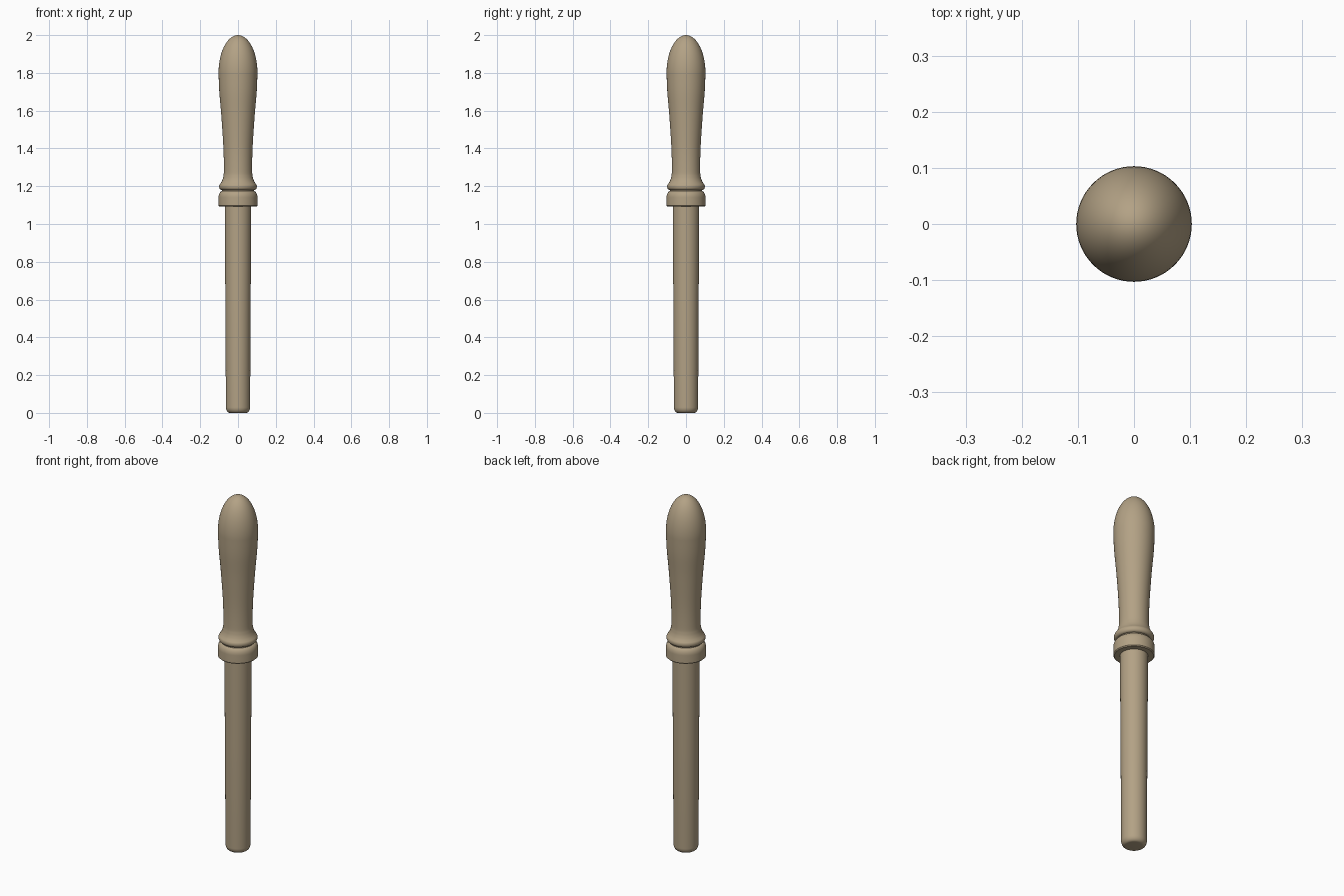
import bpy
import bmesh
import math
from mathutils import Vector

if "Cube" in bpy.data.objects:
    bpy.data.objects.remove(bpy.data.objects["Cube"], do_unlink=True)

wood = bpy.data.materials.new("tan wood")
wood.use_nodes = True
tan = (0.45, 0.36, 0.235, 1)
wood.diffuse_color = tan
wood.node_tree.nodes["Principled BSDF"].inputs["Base Color"].default_value = tan


def smooth_profile(points, steps=6):
    """Catmull-Rom curve through (radius, height) points."""
    pts = [Vector(p) for p in points]
    pts = [pts[0]] + pts + [pts[-1]]
    out = []
    for a, b, c, d in zip(pts, pts[1:], pts[2:], pts[3:]):
        for i in range(steps):
            t = i / steps
            out.append(0.5 * (2 * b + (c - a) * t + (2 * a - 5 * b + 4 * c - d) * t**2
                              + (3 * b - a - 3 * c + d) * t**3))
    return out + [pts[-1]]


def lathe(name, profile, sides=64):
    """Spin a (radius, height) profile about the z axis."""
    bm = bmesh.new()
    verts = [bm.verts.new((r, 0, z)) for r, z in profile]
    edges = [bm.edges.new(pair) for pair in zip(verts, verts[1:])]
    bmesh.ops.spin(bm, geom=verts + edges, cent=(0, 0, 0), axis=(0, 0, 1),
                   angle=math.tau, steps=sides, use_duplicate=False)
    bmesh.ops.remove_doubles(bm, verts=bm.verts[:], dist=0.0001)
    bmesh.ops.recalc_face_normals(bm, faces=bm.faces[:])
    mesh = bpy.data.meshes.new(name)
    bm.to_mesh(mesh)
    bm.free()
    mesh.materials.append(wood)
    obj = bpy.data.objects.new(name, mesh)
    bpy.context.collection.objects.link(obj)
    bpy.ops.object.select_all(action='DESELECT')
    obj.select_set(True)
    bpy.context.view_layer.objects.active = obj
    bpy.ops.object.shade_smooth_by_angle(angle=math.radians(40))
    return obj


def arc(r, z, rr, rz, start, end, steps=12):
    """Elliptical arc in the profile plane, angles in degrees."""
    angles = [math.radians(start + (end - start) * i / steps) for i in range(steps + 1)]
    return [(r + rr * math.cos(a), z + rz * math.sin(a)) for a in angles]


# Gently tapered shaft with a rounded foot
lathe("shaft", [(0, 0)] + arc(0.042, 0.03, 0.022, 0.03, -90, 0)
      + [(0.067, 0.6), (0.07, 1.1), (0, 1.1)])

# Collar with a rounded shoulder
lathe("collar", [(0, 1.092), (0.098, 1.092), (0.103, 1.097)]
      + arc(0.083, 1.14, 0.02, 0.034, 0, 90) + [(0, 1.174)])

# Narrow neck inside the groove
lathe("groove", [(0, 1.16), (0.084, 1.16), (0.084, 1.19), (0, 1.19)])

# Bead flaring from the neck of the handle, and the swelling grip
flare = smooth_profile([(0.094, 1.213), (0.085, 1.228), (0.078, 1.25), (0.075, 1.285),
                        (0.077, 1.4), (0.088, 1.57), (0.099, 1.7), (0.103, 1.8)])
lathe("handle", [(0, 1.18), (0.084, 1.18)]
      + arc(0.086, 1.198, 0.014, 0.018, -90, 45)
      + [tuple(p) for p in flare]
      + arc(0, 1.8, 0.103, 0.2, 0, 90, 20)[1:])
